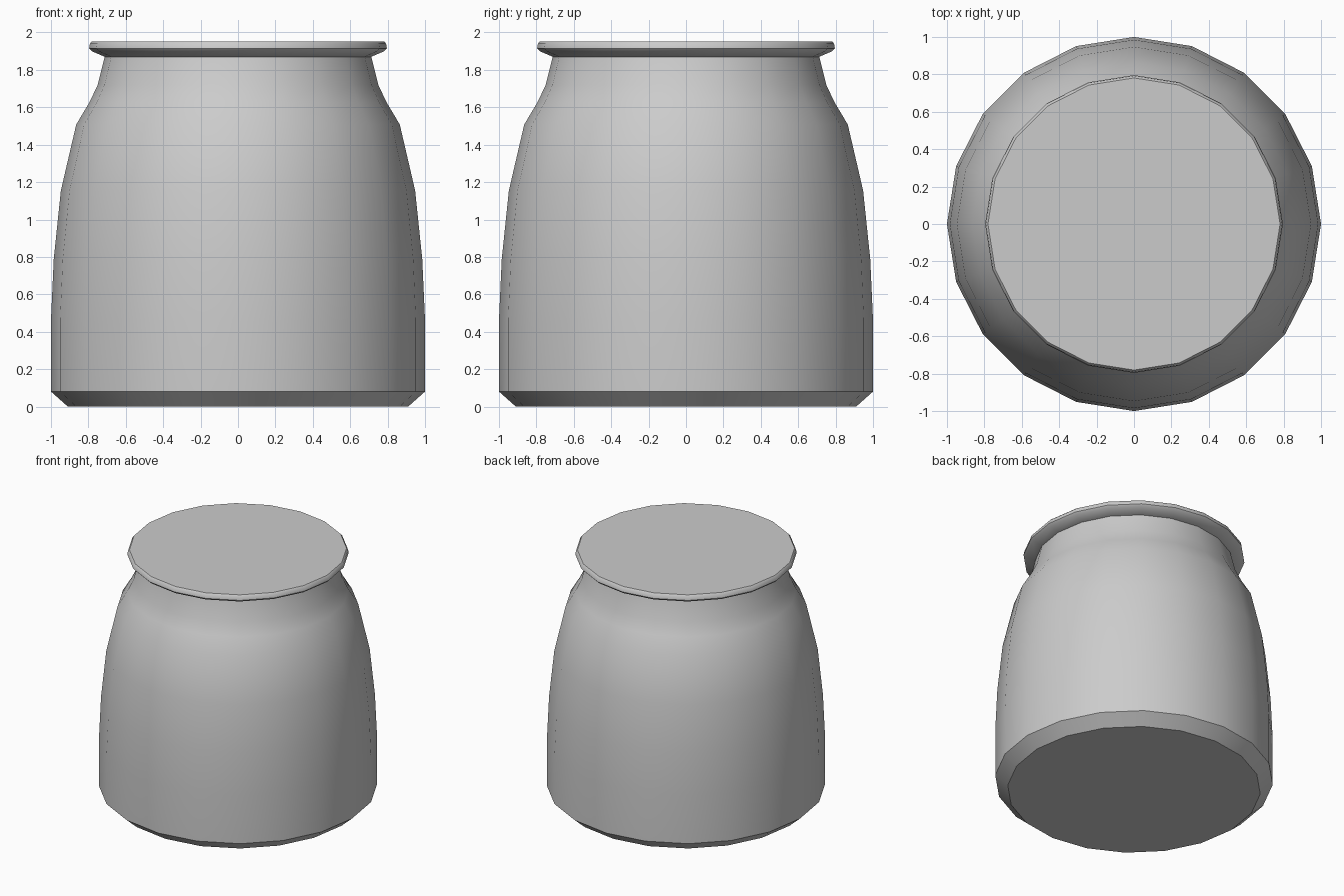
import bpy, bmesh, math

if "Cube" in bpy.data.objects:
    bpy.data.objects.remove(bpy.data.objects["Cube"])

SIDES = 20


def lathe(name, profile, angle):
    """Revolve (radius, z) points around z and cap both ends."""
    bm = bmesh.new()
    rings = []
    for r, z in profile:
        rings.append([bm.verts.new((r * math.cos(2 * math.pi * i / SIDES),
                                    r * math.sin(2 * math.pi * i / SIDES), z))
                      for i in range(SIDES)])
    for low, high in zip(rings, rings[1:]):
        for i in range(SIDES):
            j = (i + 1) % SIDES
            bm.faces.new((low[i], low[j], high[j], high[i]))
    bm.faces.new(rings[0][::-1])
    bm.faces.new(rings[-1])
    mesh = bpy.data.meshes.new(name)
    bm.to_mesh(mesh)
    bm.free()
    obj = bpy.data.objects.new(name, mesh)
    bpy.context.collection.objects.link(obj)
    bpy.ops.object.select_all(action='DESELECT')
    obj.select_set(True)
    bpy.context.view_layer.objects.active = obj
    bpy.ops.object.shade_smooth_by_angle(angle=math.radians(angle))
    return obj


# Jar body: chamfered foot, tapering wall, shoulder and neck
lathe("jar_body", [(0.91, 0), (1, 0.08), (1, 0.46), (0.985, 0.79),
                   (0.947, 1.155), (0.865, 1.508), (0.795, 1.625),
                   (0.75, 1.72), (0.713, 1.87)], 35)

# Flat lid with a thin rolled rim
lathe("jar_lid", [(0.713, 1.87), (0.782, 1.90), (0.796, 1.915),
                  (0.792, 1.94), (0.781, 1.952)], 35)
